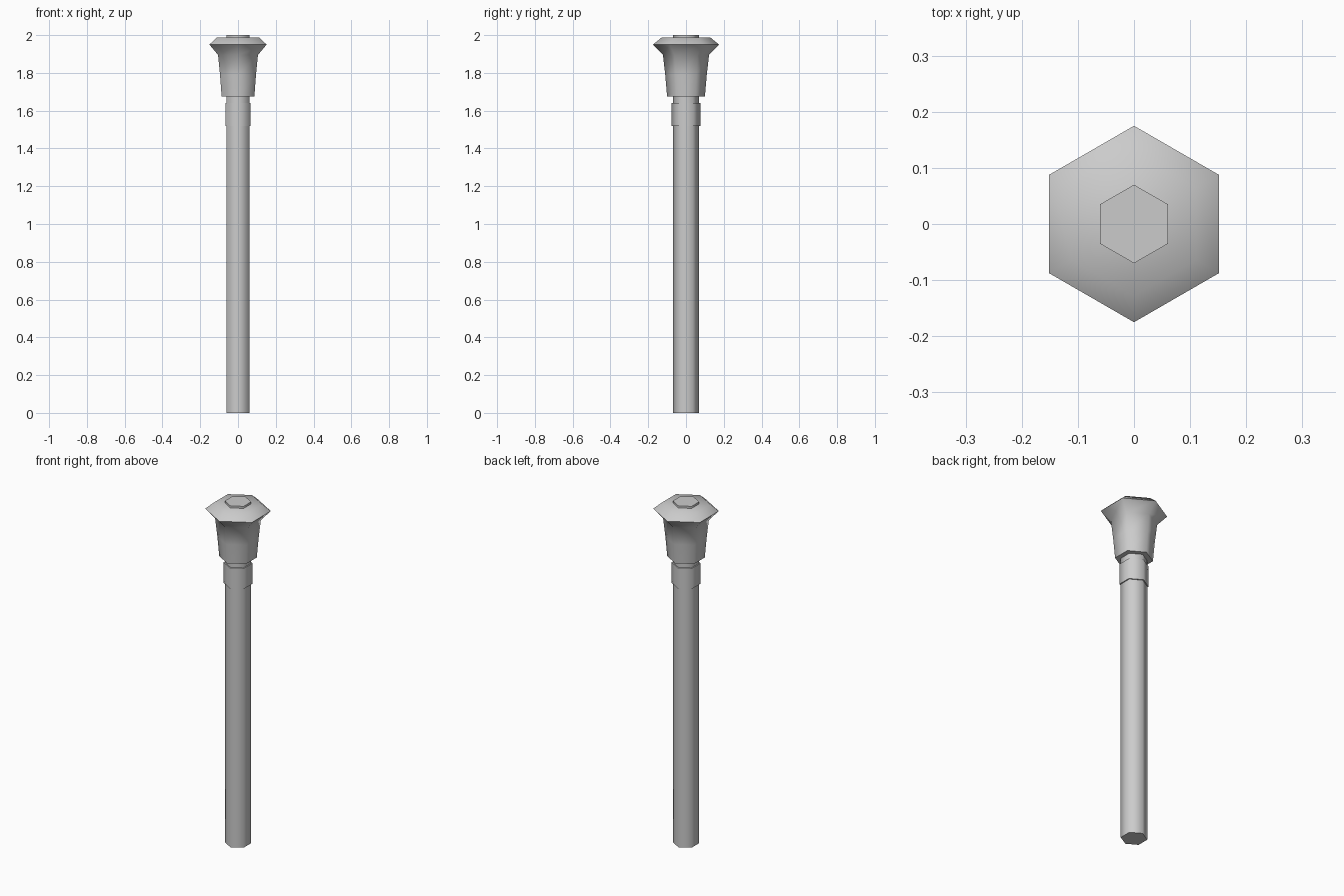
import bpy, bmesh
from math import cos, sin, pi

if "Cube" in bpy.data.objects:
    bpy.data.objects.remove(bpy.data.objects["Cube"])


def hex_part(name, profile, caps=True):
    """Six-sided lathe from (radius, z) points, corners on the y axis."""
    bm = bmesh.new()
    rings = [[bm.verts.new((r * cos(pi / 6 + i * pi / 3), r * sin(pi / 6 + i * pi / 3), z))
              for i in range(6)] for r, z in profile]
    for a, b in zip(rings, rings[1:]):
        for i in range(6):
            j = (i + 1) % 6
            bm.faces.new((a[i], a[j], b[j], b[i]))
    if caps:
        bm.faces.new(rings[0][::-1])
        bm.faces.new(rings[-1])
    mesh = bpy.data.meshes.new(name)
    bm.to_mesh(mesh)
    bm.free()
    obj = bpy.data.objects.new(name, mesh)
    bpy.context.collection.objects.link(obj)
    bpy.ops.object.select_all(action='DESELECT')
    obj.select_set(True)
    bpy.context.view_layer.objects.active = obj
    bpy.ops.object.shade_smooth_by_angle(angle=pi * 0.35)
    return obj


# Long shaft running up through the head
hex_part("shaft", [(0.07, 0), (0.07, 2.0)])

# Thin collar below the head
hex_part("collar", [(0.077, 1.52), (0.077, 1.64)])

# Flared head
hex_part("flared_head", [(0.1, 1.675), (0.11, 1.79), (0.122, 1.895),
                         (0.175, 1.95), (0.128, 1.988)])
